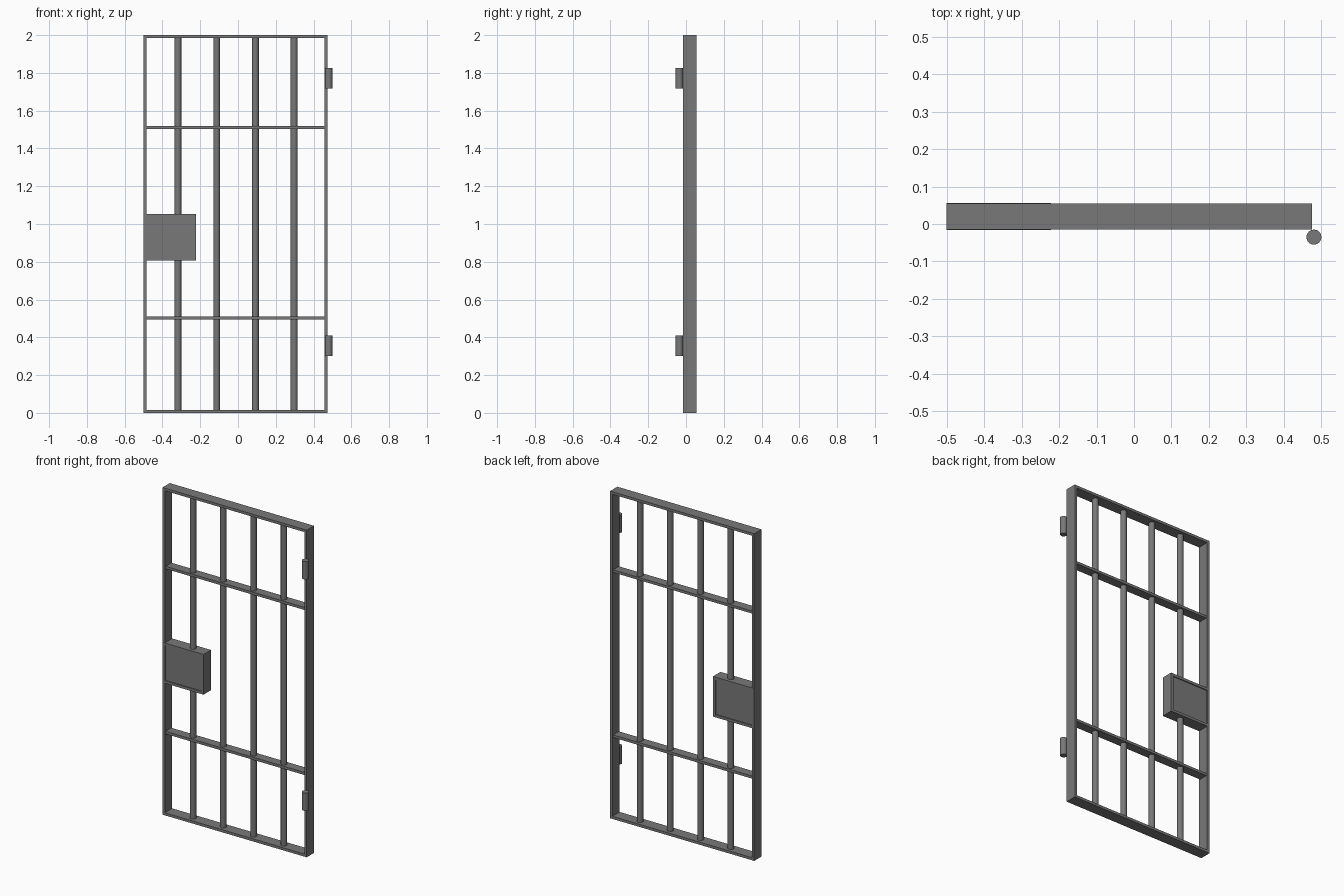
import bpy, bmesh
from mathutils import Matrix, Vector

if "Cube" in bpy.data.objects:
    bpy.data.objects.remove(bpy.data.objects["Cube"])

steel = bpy.data.materials.new("grey_steel")
steel.use_nodes = True
steel.diffuse_color = (0.19, 0.19, 0.19, 1)
steel.node_tree.nodes["Principled BSDF"].inputs["Base Color"].default_value = steel.diffuse_color


def finish(name, bm, smooth=False):
    mesh = bpy.data.meshes.new(name)
    bm.to_mesh(mesh)
    bm.free()
    mesh.materials.append(steel)
    obj = bpy.data.objects.new(name, mesh)
    bpy.context.collection.objects.link(obj)
    if smooth:
        bpy.ops.object.select_all(action='DESELECT')
        obj.select_set(True)
        bpy.context.view_layer.objects.active = obj
        bpy.ops.object.shade_smooth_by_angle()
    return obj


def box_mesh(lo, hi):
    lo, hi = Vector(lo), Vector(hi)
    bm = bmesh.new()
    bmesh.ops.create_cube(bm, size=1, matrix=Matrix.Translation((lo + hi) / 2)
                          @ Matrix.Diagonal((*(hi - lo), 1)))
    bm.normal_update()
    return bm


def cylinder(name, x, y, z0, z1, radius):
    bm = bmesh.new()
    bmesh.ops.create_cone(bm, cap_ends=True, segments=24, radius1=radius, radius2=radius,
                          depth=z1 - z0, matrix=Matrix.Translation((x, y, (z0 + z1) / 2)))
    finish(name, bm, smooth=True)


LEFT, RIGHT, FRONT, BACK, HEIGHT, WALL = -0.5, 0.475, -0.015, 0.055, 2.0, 0.016

# Outer frame: one slab with its middle opened right through
bm = box_mesh((LEFT, FRONT, 0), (RIGHT, BACK, HEIGHT))
faces = [f for f in bm.faces if abs(f.normal.y) > 0.9]
bmesh.ops.inset_individual(bm, faces=faces, thickness=WALL, use_even_offset=True)
bmesh.ops.bridge_loops(bm, edges=list({e for f in faces for e in f.edges}))
bmesh.ops.delete(bm, geom=faces, context='FACES_ONLY')
bmesh.ops.recalc_face_normals(bm, faces=bm.faces)
finish("door_frame", bm)

# Flat cross rails
for name, z in (("lower_rail", 0.503), ("upper_rail", 1.512)):
    finish(name, box_mesh((LEFT + WALL, FRONT + 0.007, z - 0.008),
                          (RIGHT - WALL, BACK - 0.007, z + 0.008)))

# Round upright bars
for i in range(4):
    cylinder(f"upright_bar_{i + 1}", -0.318 + 0.205 * i, 0.02, WALL, HEIGHT - WALL, 0.018)

# Lock box with a shallow sunken panel on each side
bm = box_mesh((LEFT, FRONT - 0.001, 0.808), (-0.222, BACK + 0.001, 1.054))
faces = [f for f in bm.faces if abs(f.normal.y) > 0.9]
bmesh.ops.inset_individual(bm, faces=faces, thickness=0.016, use_even_offset=True)
bmesh.ops.inset_individual(bm, faces=faces, thickness=0, depth=-0.006)
finish("lock_box", bm)

# Hinge barrels
for name, z in (("lower_hinge", 0.302), ("upper_hinge", 1.717)):
    cylinder(name, 0.48, -0.035, z, z + 0.108, 0.02)
